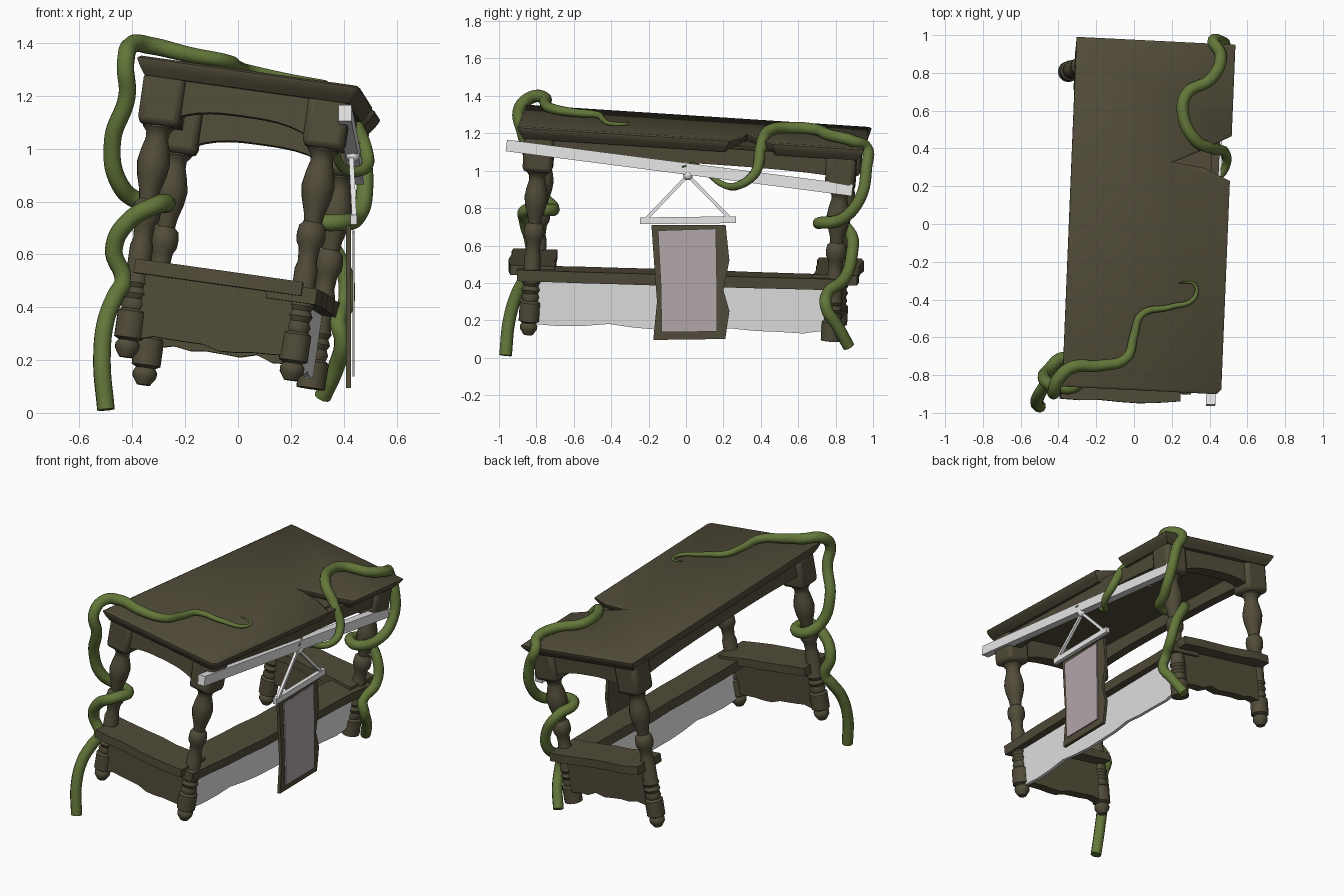
import bpy, bmesh, math, random
from mathutils import Vector, Matrix

random.seed(4)
if "Cube" in bpy.data.objects:
    bpy.data.objects.remove(bpy.data.objects["Cube"])


def material(name, rgb):
    m = bpy.data.materials.new(name)
    m.use_nodes = True
    m.diffuse_color = (*rgb, 1)
    m.node_tree.nodes["Principled BSDF"].inputs["Base Color"].default_value = (*rgb, 1)
    return m


WOOD = material("dark_wood", (0.083, 0.072, 0.041))
VINE = material("vine_green", (0.125, 0.185, 0.042))
PALE = material("pale_grey", (0.82, 0.82, 0.82))
CLOTH = material("mauve_cloth", (0.45, 0.385, 0.4))

# Sunken, tilted frame of the whole table, origin at the tabletop centre
ex = Vector((1, -0.048, -0.14)).normalized()
ey = Vector((0.043, 1, -0.065)).normalized()
ez = ex.cross(ey).normalized()
TILT = Matrix.Translation((0.08, 0.045, 1.236)) @ Matrix((ex, ey, ez)).transposed().to_4x4()
# The lower boards rise a little towards the back
pivot = Matrix.Translation((0, -0.82, -0.8))
LOW = TILT @ pivot @ Matrix.Rotation(0.036, 4, "X") @ pivot.inverted()
LEVEL = Matrix.Identity(4)


def finish(bm, name, mat, frame=TILT, smooth=30, bevel=0):
    bmesh.ops.recalc_face_normals(bm, faces=bm.faces[:])
    me = bpy.data.meshes.new(name)
    bm.to_mesh(me)
    bm.free()
    me.materials.append(mat)
    ob = bpy.data.objects.new(name, me)
    bpy.context.collection.objects.link(ob)
    ob.matrix_world = frame
    if bevel:
        mod = ob.modifiers.new("rounded_edges", "BEVEL")
        mod.width, mod.segments = bevel, 2
    shade(ob, smooth)
    return ob


def shade(ob, angle):
    bpy.ops.object.select_all(action="DESELECT")
    ob.select_set(True)
    bpy.context.view_layer.objects.active = ob
    bpy.ops.object.shade_smooth_by_angle(angle=math.radians(angle))


def prism(name, outline, axis, lo, hi, mat=WOOD, frame=TILT, bevel=0):
    """Extrude a 2D outline along one axis."""
    def place(u, v, w):
        return {"X": (w, u, v), "Y": (u, w, v), "Z": (u, v, w)}[axis]
    bm = bmesh.new()
    face = bm.faces.new([bm.verts.new(place(u, v, lo)) for u, v in outline])
    ext = bmesh.ops.extrude_face_region(bm, geom=[face])["geom"]
    moved = [g for g in ext if isinstance(g, bmesh.types.BMVert)]
    bmesh.ops.translate(bm, verts=moved, vec=place(0, 0, hi - lo))
    return finish(bm, name, mat, frame, 30, bevel)


def box(u0, u1, v0, v1):
    return [(u0, v0), (u1, v0), (u1, v1), (u0, v1)]


def wavy(u0, u1, v0, v1, n, low, high=0.0):
    """Rectangle with worn lower and upper edges."""
    us = [u0 + (u1 - u0) * i / n for i in range(n + 1)]
    bottom = [(u, v0 + random.uniform(-low, low)) for u in us]
    top = [(u, v1 + random.uniform(-high, high)) for u in reversed(us)]
    return bottom + top


def arch(half, top, mid, end, n=12):
    """Apron outline with an arched lower edge."""
    us = [half * (2 * i / n - 1) for i in range(n + 1)]
    low = [(u, mid + (end - mid) * abs(u / half) ** 3) for u in us]
    return low + [(half, top), (-half, top)]


def rod(name, a, b, width, height, mat=PALE):
    a, b = Vector(a), Vector(b)
    bm = bmesh.new()
    bmesh.ops.create_cube(bm, size=1)
    bmesh.ops.scale(bm, verts=bm.verts, vec=(width, (b - a).length, height))
    d = (b - a).normalized()
    side = Vector((1, 0, 0)) - d * d.x
    side.normalize()
    rot = Matrix((side, d, side.cross(d))).transposed().to_4x4()
    return finish(bm, name, mat, Matrix.Translation((a + b) / 2) @ rot)


# Tabletop with a broken notch, soft upper edge and a moulded underside
W, L = 0.425, 0.928
outline = [(-W, -L), (W - 0.025, -L), (W, -L + 0.025), (W, 0.205), (0.285, 0.267),
           (0.12, 0.29), (0.27, 0.36), (W, 0.443), (W, L), (-W, L)]
bm = bmesh.new()
ring = [bm.verts.new((x, y, -0.008)) for x, y in outline]
upper = bm.faces.new(ring)
under = bm.faces.new([bm.verts.new(v.co) for v in reversed(ring)])
bm.normal_update()
bmesh.ops.inset_individual(bm, faces=[upper], thickness=0.012, depth=0.008, use_even_offset=True)
for inset, drop in ((0.0, 0.008), (0.014, 0.026), (0.02, 0.028)):
    bmesh.ops.inset_individual(bm, faces=[under], thickness=inset, depth=drop, use_even_offset=True)
bmesh.ops.remove_doubles(bm, verts=bm.verts, dist=0.0005)
finish(bm, "tabletop", WOOD, smooth=40)
prism("notch_floor", [(0.08, 0.29), (0.33, 0.22), (0.33, 0.43)], "Z", -0.066, -0.045)

# Aprons under the top
for s, side in ((-1, "front"), (1, "back")):
    y = s * 0.82
    prism(side + "_apron", arch(0.26, -0.055, -0.17, -0.215), "Y", y - 0.045, y + 0.045)
for s, side in ((-1, "right"), (1, "left")):
    x = s * 0.335
    prism(side + "_apron", arch(0.76, -0.055, -0.145, -0.165), "X", x - 0.035, x + 0.035)

# Turned legs: (radius, height) from the corner block down
turning = [(0.058, -0.24), (0.06, -0.255), (0.044, -0.275), (0.043, -0.3), (0.055, -0.345),
           (0.063, -0.39), (0.056, -0.44), (0.04, -0.495), (0.035, -0.53), (0.05, -0.545),
           (0.055, -0.575), (0.053, -0.605), (0.04, -0.63), (0.036, -0.68), (0.044, -0.71),
           (0.044, -0.83), (0.05, -0.85), (0.04, -0.868), (0.05, -0.89), (0.04, -0.91),
           (0.048, -0.93), (0.042, -0.95), (0.055, -0.96), (0.055, -1.06), (0.036, -1.07),
           (0.047, -1.085), (0.045, -1.105), (0.025, -1.135)]
SEG = 20
for sx in (-1, 1):
    for sy in (-1, 1):
        cx, cy = sx * 0.315, sy * 0.81
        tag = ("front" if sy < 0 else "back") + ("_right" if sx < 0 else "_left")
        prism(tag + "_corner_block", box(cx - 0.08, cx + 0.08, cy - 0.08, cy + 0.08),
              "Z", -0.25, -0.05, bevel=0.025)
        # One foot has lost its ball
        profile = turning[:-4] if tag == "back_left" else turning
        bm = bmesh.new()
        rings = [[bm.verts.new((cx + r * math.cos(math.tau * i / SEG),
                                cy + r * math.sin(math.tau * i / SEG), z)) for i in range(SEG)]
                 for r, z in profile]
        for a, b in zip(rings, rings[1:]):
            for i in range(SEG):
                j = (i + 1) % SEG
                bm.faces.new((a[i], a[j], b[j], b[i]))
        bm.faces.new(rings[0])
        bm.faces.new(rings[-1])
        finish(bm, tag + "_leg", WOOD, smooth=45)

# Low shelves and worn boards at both ends
for s, side, left, bottom in ((-1, "front", 0.315, -1.055), (1, "back", 0.34, -1.035)):
    y = s * 0.815
    prism(side + "_shelf", wavy(-0.325, left, y - 0.12, y + 0.12, 6, 0.012, 0.012),
          "Z", -0.815, -0.762, frame=LOW)
    prism(side + "_lower_board", wavy(-0.285, 0.285, bottom, -0.81, 9, 0.014),
          "Y", y - 0.03, y + 0.03, frame=LOW)

# Long stretcher, passing under both shelves, with a pale panel below it
plank = [(x, y) for y, x in wavy(-0.885, 0.86, 0.175, 0.375, 10, 0.012, 0.006)]
prism("long_stretcher", plank, "Z", -0.84, -0.78, frame=LOW)
prism("long_panel", wavy(-0.78, 0.78, -1.075, -0.835, 12, 0.012), "X", 0.295, 0.32, PALE, LOW)

# Beam, hanger and banner
rod("beam", (0.405, -0.96, 1.135), (0.452, 0.89, 0.895), 0.05, 0.062)
for y in (-0.215, 0.24):
    rod("hanger_string", (0.428, 0.01, 0.975), (0.44, y, 0.74), 0.018, 0.018)
rod("hanger_bar", (0.438, -0.245, 0.732), (0.438, 0.268, 0.738), 0.026, 0.036)
bm = bmesh.new()
bmesh.ops.create_uvsphere(bm, u_segments=12, v_segments=8, radius=0.026)
finish(bm, "hanger_knot", PALE, Matrix.Translation((0.435, 0.01, 0.975)), 60)
cloth = [(-0.185, 0.71), (-0.17, 0.5), (-0.155, 0.3), (-0.175, 0.095), (0.03, 0.098),
         (0.21, 0.1), (0.232, 0.25), (0.2, 0.36), (0.232, 0.52), (0.212, 0.71)]
prism("banner_backing", cloth, "X", 0.408, 0.428, WOOD, LEVEL)
panel = [(-0.15, 0.68), (-0.135, 0.4), (-0.13, 0.137), (0.165, 0.14), (0.165, 0.4), (0.16, 0.69)]
prism("banner_panel", panel, "X", 0.433, 0.441, CLOTH, LEVEL)


# Vines: smooth tapering tubes with bare cut ends
def vine(name, points, thick, taper):
    cu = bpy.data.curves.new(name, "CURVE")
    cu.dimensions = "3D"
    cu.bevel_depth, cu.bevel_resolution = thick, 3
    cu.resolution_u, cu.use_fill_caps = 8, True
    sp = cu.splines.new("BEZIER")
    sp.bezier_points.add(len(points) - 1)
    for i, (bp, co) in enumerate(zip(sp.bezier_points, points)):
        bp.co = co
        bp.handle_left_type = bp.handle_right_type = "AUTO"
        bp.radius = min(1, 0.12 + i / taper)
    cu.materials.append(VINE)
    ob = bpy.data.objects.new(name, cu)
    bpy.context.collection.objects.link(ob)
    bpy.context.view_layer.update()
    bpy.ops.object.select_all(action="DESELECT")
    ob.select_set(True)
    bpy.context.view_layer.objects.active = ob
    bpy.ops.object.convert(target="MESH")
    mesh = bpy.context.object.data
    mesh.materials.append(WOOD)
    for p in mesh.polygons:
        if len(p.vertices) > 4:
            p.material_index = 1
    shade(bpy.context.object, 50)


vine("front_vine", [
    (0.24, -0.31, 1.26), (0.32, -0.32, 1.25), (0.32, -0.39, 1.25), (0.19, -0.44, 1.27),
    (0.04, -0.48, 1.3), (0, -0.59, 1.31), (-0.04, -0.71, 1.33), (-0.18, -0.75, 1.355),
    (-0.33, -0.76, 1.39), (-0.4, -0.82, 1.395), (-0.425, -0.89, 1.33), (-0.42, -0.87, 1.2),
    (-0.475, -0.82, 1.03), (-0.45, -0.77, 0.87), (-0.37, -0.71, 0.8), (-0.28, -0.74, 0.79),
    (-0.3, -0.85, 0.79), (-0.41, -0.86, 0.73), (-0.47, -0.83, 0.62), (-0.435, -0.82, 0.5),
    (-0.465, -0.85, 0.44), (-0.5, -0.9, 0.35), (-0.515, -0.945, 0.2),
    (-0.5, -0.965, 0.012)], 0.034, 9)
vine("back_vine", [
    (0.46, -0.02, 1.02), (0.43, 0.04, 1.035), (0.38, 0.1, 1.0), (0.4, 0.2, 0.925),
    (0.48, 0.29, 0.925), (0.485, 0.37, 0.99), (0.42, 0.4, 1.12), (0.33, 0.44, 1.21),
    (0.26, 0.58, 1.23), (0.28, 0.69, 1.22), (0.41, 0.77, 1.19), (0.46, 0.89, 1.16),
    (0.42, 0.965, 1.12), (0.46, 0.965, 1.02), (0.48, 0.93, 0.85), (0.45, 0.83, 0.74),
    (0.37, 0.71, 0.72), (0.28, 0.77, 0.72), (0.32, 0.87, 0.68), (0.4, 0.885, 0.54),
    (0.41, 0.845, 0.42), (0.38, 0.755, 0.34), (0.395, 0.75, 0.27), (0.37, 0.81, 0.17),
    (0.32, 0.87, 0.06)], 0.032, 7)
